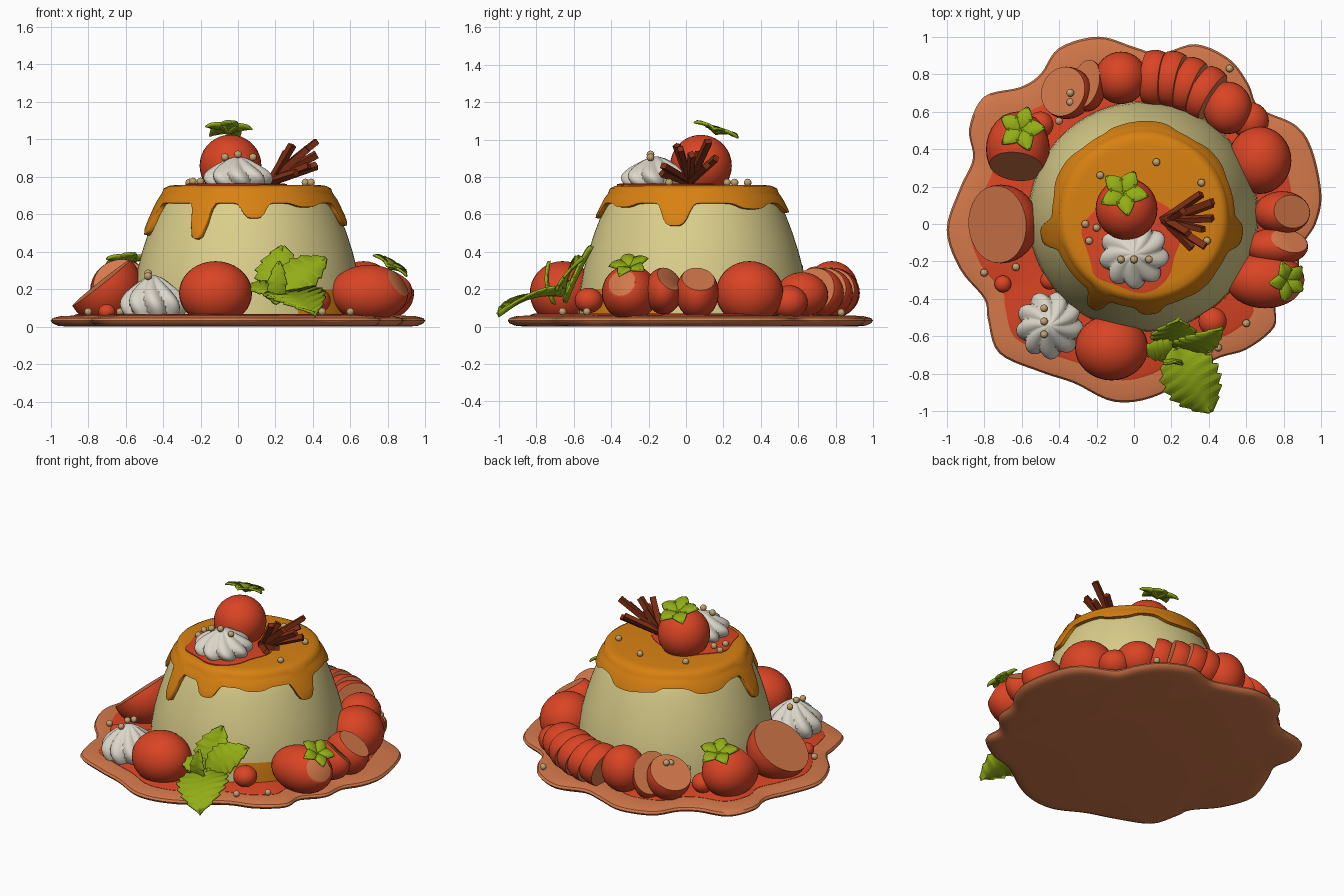
import bpy, bmesh, math, random
from mathutils import Vector, Matrix

if "Cube" in bpy.data.objects:
    bpy.data.objects.remove(bpy.data.objects["Cube"])
random.seed(4)
V = Vector

def mat(name, *c):
    m = bpy.data.materials.new(name)
    m.diffuse_color = (*c, 1)
    m.use_nodes = True
    m.node_tree.nodes["Principled BSDF"].inputs["Base Color"].default_value = m.diffuse_color
    return m

RED = mat("berry red", .70, .058, .018)
SALMON = mat("salmon", .66, .19, .07)
CREAM = mat("custard", .71, .62, .26)
CARAMEL = mat("caramel", .69, .22, .006)
WHITE = mat("whipped white", .72, .68, .59)
GREEN = mat("leaf green", .29, .42, .008)
CINN = mat("cinnamon", .22, .028, .007)
PEARL = mat("pearl beige", .54, .36, .16)

def finish(name, bm, mats, angle=40):
    bmesh.ops.recalc_face_normals(bm, faces=bm.faces)
    me = bpy.data.meshes.new(name)
    bm.to_mesh(me)
    bm.free()
    for m in mats:
        me.materials.append(m)
    o = bpy.data.objects.new(name, me)
    bpy.context.collection.objects.link(o)
    bpy.ops.object.select_all(action='DESELECT')
    o.select_set(True)
    bpy.context.view_layer.objects.active = o
    bpy.ops.object.shade_smooth_by_angle(angle=math.radians(angle))
    return o

def loft(name, rings, mats, rule=None, angle=40):
    """Join closed rings of points and cap both ends."""
    bm = bmesh.new()
    vs = [[bm.verts.new(p) for p in r] for r in rings]
    n = len(rings[0])
    for a, b in zip(vs, vs[1:]):
        for i in range(n):
            bm.faces.new((a[i], a[(i + 1) % n], b[(i + 1) % n], b[i]))
    bm.faces.new(vs[0])
    bm.faces.new(vs[-1])
    if rule:
        for f in bm.faces:
            f.material_index = rule(f.calc_center_median())
    return finish(name, bm, mats, angle)

def circle(n):
    return [2 * math.pi * i / n for i in range(n)]

# Scalloped plate with a sauce pool
edge = [(1, .16), (.97, 0), (.89, -.13), (.87, -.28), (.76, -.41), (.75, -.55), (.6, -.67), (.42, -.73),
        (.14, -.91), (-.1, -.95), (-.32, -.85), (-.5, -.79), (-.72, -.69), (-.78, -.51), (-.8, -.4),
        (-.93, -.24), (-1, -.03), (-.93, .19), (-.86, .35), (-.88, .51), (-.8, .68), (-.61, .73), (-.5, .8),
        (-.4, .94), (-.19, 1), (0, .945), (.14, .91), (.33, .96), (.51, .88), (.61, .75), (.67, .62),
        (.86, .53), (.95, .4)]
outline = []
for i in range(len(edge)):
    p0, p1, p2, p3 = (V(edge[(i + k) % len(edge)]) for k in (-1, 0, 1, 2))
    for t in (0, .2, .4, .6, .8):
        outline.append(.5 * (2 * p1 + (p2 - p0) * t + (2 * p0 - 5 * p1 + 4 * p2 - p3) * t ** 2
                             + (3 * p1 - p0 - 3 * p2 + p3) * t ** 3))

def plate_ring(s, z):
    return [(p.x * s, p.y * s, z) for p in outline]
loft("plate", [plate_ring(*q) for q in ((.9, 0), (.96, .005), (.99, .018), (1, .032), (.99, .046),
                                        (.95, .056), (.87, .06), (.5, .06))], [SALMON])
loft("sauce_pool", [[(x - .015, y - .015, z) for x, y, _ in plate_ring(s, 0)]
                    for s, z in ((.86, .055), (.86, .062), (.84, .069), (.5, .069))], [RED])

# Custard pudding
C = V((.05, .04))
prof = [(.05, .615), (.12, .612), (.2, .605), (.3, .588), (.4, .562), (.5, .53), (.6, .492), (.68, .455), (.73, .42), (.745, .38)]

def pud_r(z):
    for (z0, r0), (z1, r1) in zip(prof, prof[1:]):
        if z <= z1:
            return r0 + (r1 - r0) * (z - z0) / (z1 - z0)
    return prof[-1][1]

def pud(a, r, z):
    return (C.x + r * math.cos(a), C.y + r * math.sin(a), z)

def base_rule(c):
    a = math.degrees(math.atan2(c.y - C.y, c.x - C.x))
    return 1 if c.z < .17 and -65 < a < -15 else 0
loft("custard", [[pud(a, r, z) for a in circle(96)] for z, r in prof], [CREAM, CARAMEL], base_rule)

# Caramel cap with drips: angle, depth, width in degrees
drips = [(191, .17, 8), (241, .19, 6), (274, .08, 8), (349, .12, 9), (85, .05, 14), (105, .03, 8), (40, .03, 12), (150, .04, 14), (310, .02, 10)]

def drip(a):
    d = math.degrees(a)
    return sum(h * math.exp(-(((d - c + 180) % 360 - 180) / w) ** 4) for c, h, w in drips)
ang = circle(180)
cap = [[pud(a, r, z) for a in ang] for r, z in ((.1, .757), (.38, .757), (.42, .752), (.447, .738))]
for t in (.1, .3, .5, .7, .9, 1):
    ring = []
    for a in ang:
        z = .725 - t * (.065 + drip(a))
        ring.append(pud(a, pud_r(z) + .024 + .05 * drip(a) * t * (t < 1), z))
    cap.append(ring)
cap.append([pud(a, pud_r(.655 - drip(a)) - .015, .655 - drip(a)) for a in ang])
loft("caramel_cap", cap, [CARAMEL], angle=60)

# Sauce on top
loft("top_sauce", [[((.26 + .02 * math.sin(5 * a)) * s * math.cos(a) - .01,
                     (.27 + .02 * math.sin(4 * a)) * s * math.sin(a) - .09, z) for a in circle(64)]
                   for s, z in ((1, .75), (1, .761), (.95, .764))], [RED])

# Whipped cream swirls
def swirl(name, x, y, z, R, H):
    rings = []
    for k in range(15):
        t = k / 14
        r = R * (.82 + .18 * math.sin(t * 4)) * math.sqrt(max(1 - t ** 1.6, .004))
        rings.append([(x + r * (.8 + .2 * abs(math.cos(4.5 * (a + .5 * t)))) * math.cos(a),
                       y + r * (.8 + .2 * abs(math.cos(4.5 * (a + .5 * t)))) * math.sin(a),
                       z + H * t) for a in circle(90)])
    loft(name, rings, [WHITE], angle=50)
swirl("top_cream", 0, -.16, .755, .205, .155)
swirl("side_cream", -.45, -.54, .065, .2, .21)

# Berries, optionally cut by planes (point, normal)
def berry(name, c, r, cuts=(), yaw=0):
    bm = bmesh.new()
    bmesh.ops.create_uvsphere(bm, u_segments=32, v_segments=18, radius=1)
    bm.transform(Matrix.Translation(c) @ Matrix.Rotation(math.radians(yaw), 4, 'Z') @ Matrix.Diagonal((*r, 1)))
    for co, no in cuts:
        bmesh.ops.bisect_plane(bm, geom=bm.verts[:] + bm.edges[:] + bm.faces[:], plane_co=co, plane_no=no, clear_outer=True)
        res = bmesh.ops.holes_fill(bm, edges=[e for e in bm.edges if e.is_boundary], sides=0)
        for f in res['faces']:
            f.material_index = 1
    return finish(name, bm, [RED, SALMON])

def slice_(name, x, y, z, r, yaw, thick, lean=.25):
    """Slab of a berry; its flat faces look along yaw."""
    a = math.radians(yaw)
    n = V((math.cos(a), math.sin(a), lean)).normalized()
    c = V((x, y, z))
    berry(name, c, r, [(c + n * thick, n), (c - n * thick, -n)], yaw)

berry("top_berry", (-.04, .08, .86), (.165, .165, .165))
berry("front_berry", (-.12, -.66, .18), (.195, .175, .17))
berry("right_front_berry", (.7, -.3, .18), (.21, .15, .15), [((.84, -.36, .24), (.75, -.4, .5))])
berry("right_wedge_1", (.76, -.12, .19), (.17, .1, .125), [((.8, -.06, .25), (.4, .5, .7))])
berry("right_wedge_2", (.79, .06, .18), (.15, .115, .14), [((.8, .07, .28), (.5, .1, .8))])
berry("right_berry", (.67, .34, .18), (.17, .18, .17))
berry("back_right_berry", (.5, .62, .17), (.13, .14, .12))
berry("back_berry", (-.07, .78, .2), (.14, .14, .15))
for i, (x, y, yaw) in enumerate([(.11, .78, -5), (.2, .775, -12), (.29, .745, -22), (.38, .7, -32)]):
    slice_("back_slice_%d" % i, x, y, .18, (.13, .15, .135), yaw, .05)
berry("left_half_berry", (-.71, 0, .21), (.2, .21, .2), [((-.73, 0, .235), (-.62, -.05, .78))])
berry("back_left_half_berry", (-.62, .4, .19), (.17, .2, .17), [((-.62, .3, .22), (-.1, -.85, .5))])
berry("back_left_piece_1", (-.36, .7, .19), (.14, .14, .15), [((-.36, .7, .24), (-.5, .2, .8))])
berry("back_left_piece_2", (-.25, .74, .19), (.1, .14, .16), [((-.25, .74, .23), (-.7, .3, .5))])
for i, (x, y, z, r) in enumerate([(.42, -.52, .14, .075), (-.7, -.32, .08, .045), (-.5, .53, .12, .07), (.62, .55, .13, .1), (-.45, -.3, .1, .05)]):
    berry("small_fruit_%d" % i, (x, y, z), (r, r, r * .9))

# Leaves
def leaf(name, base, tip, width, up, teeth=0, bend=.1):
    base, tip, up = V(base), V(tip), V(up)
    d = tip - base
    side = d.cross(up).normalized()
    up = side.cross(d).normalized()
    bm = bmesh.new()
    rows, N = [], 28
    for k in range(N + 1):
        t = k / N
        w = .5 * width * (math.sin(math.pi * t ** .8) ** .7 if 0 < t < 1 else .04)
        if teeth:
            w *= .88 + .24 * (1 - t * teeth % 1)
        mid = base + d * t + up * bend * d.length * math.sin(math.pi * t)
        rows.append([bm.verts.new(mid + side * w * s + up * abs(s) * width * .08) for s in (-1, 0, 1)])
    for a, b in zip(rows, rows[1:]):
        for i in (0, 1):
            bm.faces.new((a[i], a[i + 1], b[i + 1], b[i]))
    o = finish(name, bm, [GREEN])
    s = o.modifiers.new("thickness", 'SOLIDIFY')
    s.thickness, s.offset = .014, 0

B = (.22, -.65, .17)
leaf("mint_front", B, (.41, -1, .055), .3, (0, -.3, 1), 7)
leaf("mint_back", (.2, -.64, .13), (.24, -.5, .425), .24, (0, -1, .3), 6, .02)
leaf("mint_right", B, (.47, -.55, .36), .2, (0, -1, .6), 6)
leaf("mint_left", B, (.04, -.67, .2), .13, (0, -.6, 1), 5)
leaf("mint_middle", (.2, -.7, .12), (.22, -.73, .35), .1, (0, -1, .2), 4)

def calyx(name, c, n, size, start=0):
    c, n = V(c), V(n).normalized()
    x = n.orthogonal().normalized()
    y = n.cross(x)
    for k in range(5):
        a = 2 * math.pi * k / 5 + start
        leaf("%s_%d" % (name, k), c, c + (x * math.cos(a) + y * math.sin(a)) * size + n * .02, size * .75, n, 0, .12)
calyx("top_calyx", (-.055, .16, 1.03), (0, .35, 1), .13, .3)
calyx("right_calyx", (.81, -.3, .31), (.5, -.15, .85), .11)
calyx("left_calyx", (-.6, .5, .33), (-.1, .3, 1), .125, .5)

# Cinnamon sticks fanned out
ends = [(.42, .12, .99), (.36, .16, .9), (.42, .03, .92), (.38, -.12, .86), (.31, -.13, .82),
        (.37, -.03, .95), (.29, -.05, .97), (.42, .11, .86), (.26, .07, .93)]
for i, e in enumerate(ends):
    b, e = V((.15 + .004 * i, .02, .775)), V(e)
    bm = bmesh.new()
    bmesh.ops.create_cube(bm, size=1)
    d = e - b
    bm.transform(Matrix.Translation((b + e) / 2) @ d.to_track_quat('Z', 'Y').to_matrix().to_4x4()
                 @ Matrix.Rotation(i, 4, 'Z') @ Matrix.Diagonal((.036, .03, d.length, 1)))
    finish("cinnamon_stick_%d" % i, bm, [CINN])

# Sugar pearls
pearls = [(-.07, -.19, .905), (0, -.19, .92), (.08, -.19, .905), (-.48, -.45, .265), (-.48, -.52, .285), (-.48, -.59, .27),
          (-.8, -.26, .08), (-.63, -.23, .08), (-.34, .7, .28), (-.34, .65, .26), (-.4, .55, .2), (.51, .83, .075), (.6, -.53, .08),
          (.45, -.66, .08), (.12, .33, .77), (-.18, .26, .77), (.36, .22, .77), (.39, -.09, .77), (-.26, .0, .77),
          (-.2, -.02, .775), (-.24, -.09, .775)]
for i, p in enumerate(pearls):
    bm = bmesh.new()
    bmesh.ops.create_icosphere(bm, subdivisions=2, radius=.021, matrix=Matrix.Translation(p))
    finish("pearl_%d" % i, bm, [PEARL])
